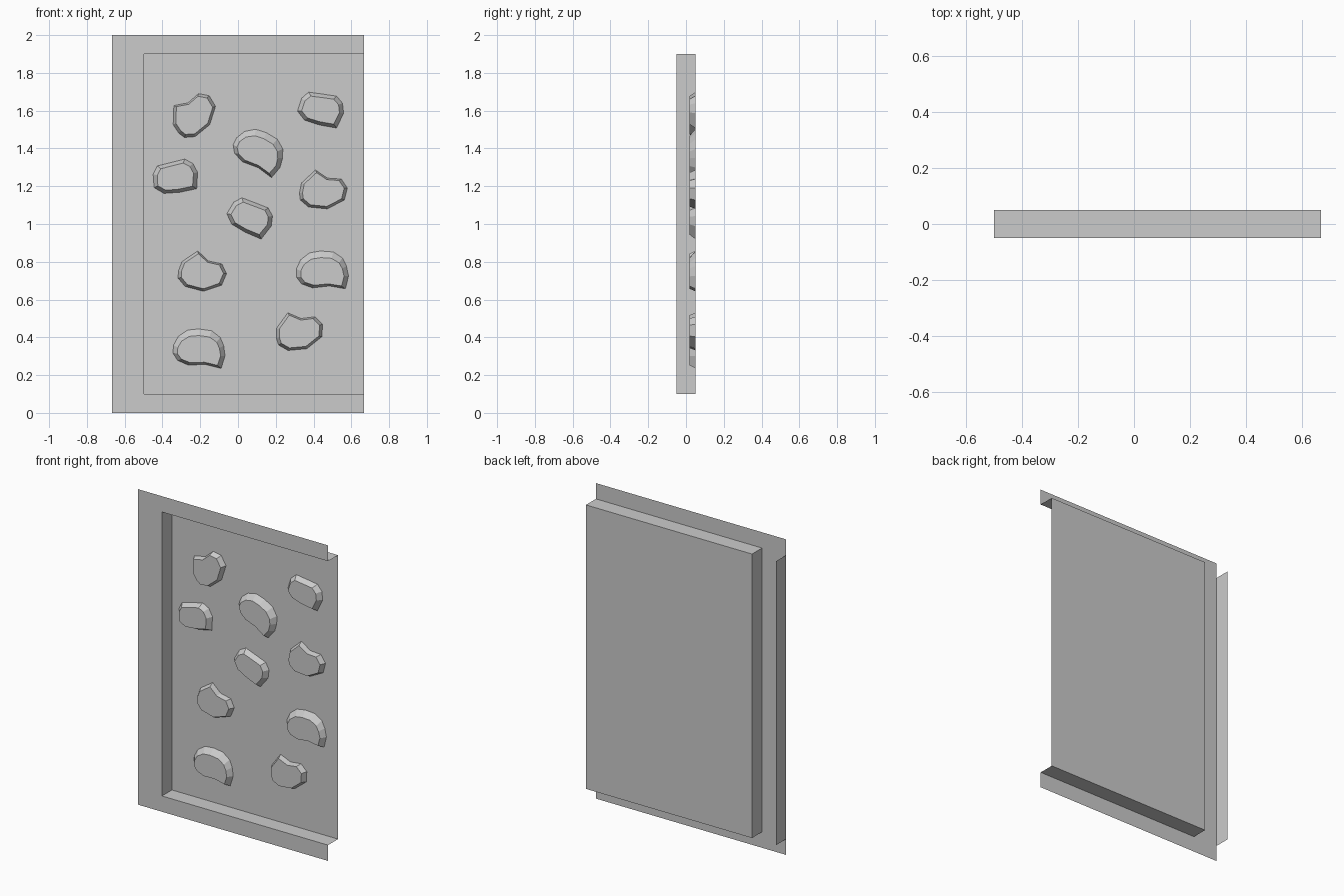
import bpy
from mathutils import Matrix, Vector

if "Cube" in bpy.data.objects:
    bpy.data.objects.remove(bpy.data.objects["Cube"])

W, IN = 0.667, -0.498          # half width, left side of the recess
F, B = -0.05, 0.05             # front sheet and back of the recess
LO, HI = 0.1, 1.9              # bottom and top of the recess
ROCK_FRONT = 0.018


def make(name, verts, faces):
    mesh = bpy.data.meshes.new(name)
    mesh.from_pydata(verts, [], faces)
    obj = bpy.data.objects.new(name, mesh)
    bpy.context.collection.objects.link(obj)
    return obj


# Flat C-shaped front border, open on the right
make("front_border",
     [(x, F, z) for x, z in [(-W, 0), (W, 0), (W, LO), (IN, LO),
                             (IN, HI), (W, HI), (W, 2), (-W, 2)]],
     [range(8)])

# Recessed tray: back, left, top and bottom walls
make("recess_tray",
     [(x, y, z) for y in (F, B) for x, z in [(IN, LO), (W, LO), (W, HI), (IN, HI)]],
     [(4, 5, 6, 7), (0, 4, 7, 3), (0, 1, 5, 4), (3, 7, 6, 2)])

# Outer left edge strip, folded backwards
make("left_edge_strip",
     [(-W, F, LO), (-W, F, HI), (-W, B, HI), (-W, B, LO)], [(0, 1, 2, 3)])

# Stone outlines, clockwise from the left, with front face scale and z shift
notched = [(-.127, -.016), (-.116, .037), (-.042, .106), (.021, .063), (.095, .058),
           (.127, .011), (.111, -.053), (.021, -.1), (-.079, -.09), (-.122, -.053)]
rounded = [(-.122, -.005), (-.1, .063), (-.063, .095), (.01, .085), (.085, .074),
           (.116, .037), (.122, -.016), (.085, -.095), (-.005, -.079), (-.085, -.053)]
crescent = [(-.138, .005), (-.116, .053), (-.069, .09), (-.01, .1), (.058, .095),
            (.106, .063), (.127, .021), (.138, -.032), (.122, -.1), (.037, -.085),
            (-.053, -.095), (-.111, -.074), (-.138, -.037)]

# Placement of each stone: x, z, turn in degrees
stones = [
    (notched, (.87, .87), 0, [(-.188, .746, -9), (.452, 1.18, 0),
                              (.325, .434, 11), (-.235, 1.582, 45)]),
    (rounded, (.82, .78), 0, [(.437, 1.603, 0), (-.333, 1.243, 22), (.061, 1.032, -13)]),
    (crescent, (.83, .75), -.01, [(.447, .757, 0), (.114, 1.39, -27), (-.204, .344, -4)]),
]


def stone(outline, scale, shift, x, z, turn):
    rot = Matrix.Rotation(turn * 3.14159265 / 180, 2)
    pts = outline[::-1]
    n = len(pts)
    verts = []
    for y, sx, sz, dz in ((B, 1, 1, 0), (ROCK_FRONT, *scale, shift)):
        for px, pz in pts:
            v = rot @ Vector((px * sx, pz * sz + dz))
            verts.append((x + v.x, y, z + v.y))
    sides = [(i, (i + 1) % n, n + (i + 1) % n, n + i) for i in range(n)]
    make("stone", verts, sides + [range(n, 2 * n)])


for outline, scale, shift, places in stones:
    for x, z, turn in places:
        stone(outline, scale, shift, x, z, turn)
